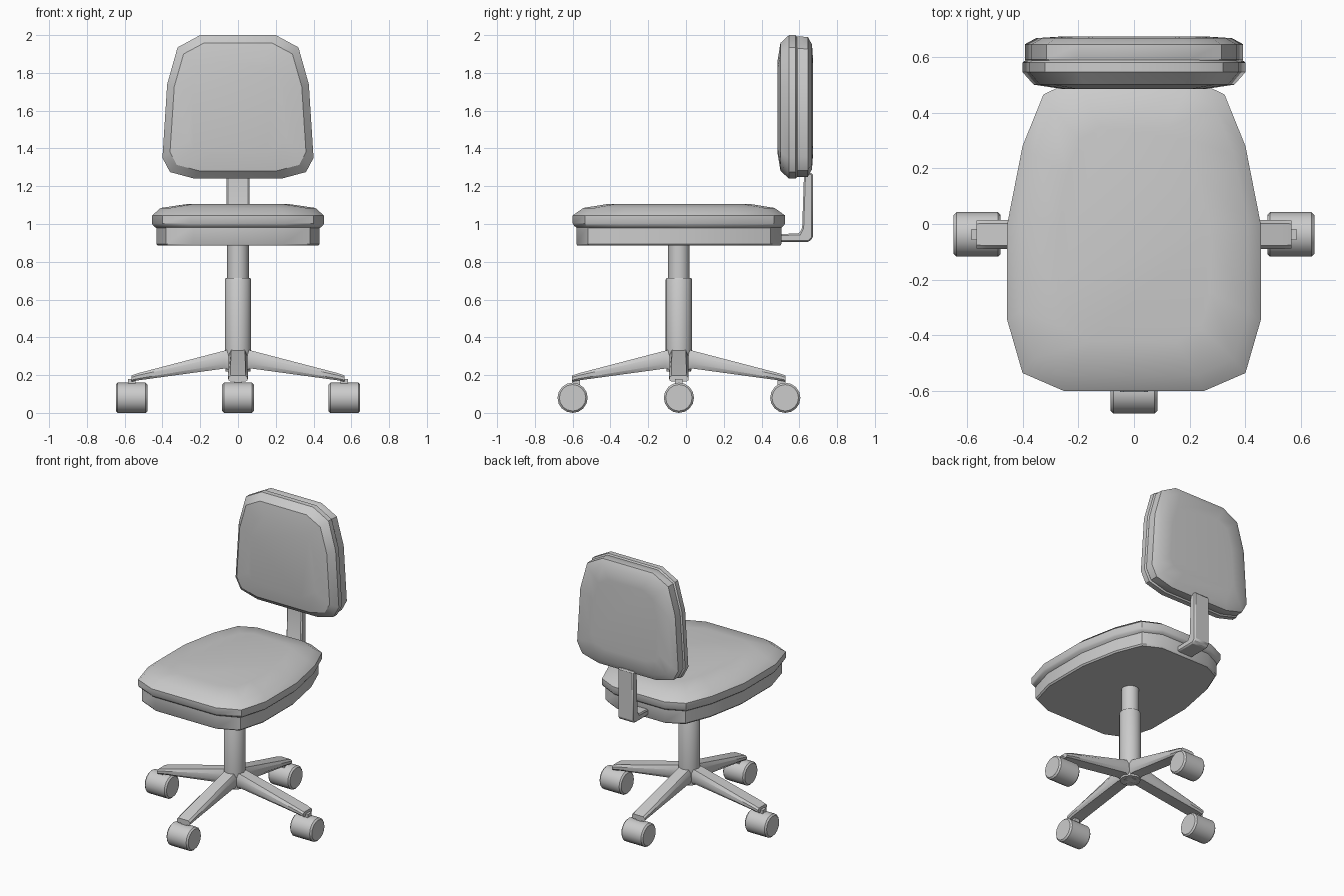
import bpy, bmesh
from math import sin, cos, pi, radians
from mathutils import Vector

if "Cube" in bpy.data.objects:
    bpy.data.objects.remove(bpy.data.objects["Cube"])

CY = -0.0375  # y of column and base centre


def finish(name, bm, angle=30):
    bmesh.ops.recalc_face_normals(bm, faces=bm.faces)
    me = bpy.data.meshes.new(name)
    bm.to_mesh(me)
    bm.free()
    ob = bpy.data.objects.new(name, me)
    bpy.context.collection.objects.link(ob)
    bpy.ops.object.select_all(action='DESELECT')
    ob.select_set(True)
    bpy.context.view_layer.objects.active = ob
    bpy.ops.object.shade_smooth_by_angle(angle=radians(angle))
    return ob


def loft(name, rings, angle=30):
    """Skin a stack of equal-sized rings and cap both ends."""
    bm = bmesh.new()
    vs = [[bm.verts.new(p) for p in r] for r in rings]
    n = len(vs[0])
    for a, b in zip(vs, vs[1:]):
        for i in range(n):
            j = (i + 1) % n
            bm.faces.new((a[i], a[j], b[j], b[i]))
    bm.faces.new(vs[0])
    bm.faces.new(vs[-1])
    return finish(name, bm, angle)


def mirrored(half):
    return half + [(-x, v) for x, v in reversed(half)]


def pad(name, outline, centre, layers, upright=False):
    """Scaled copies of an outline; layers are (depth, scale_x, scale_v)."""
    rings = []
    for d, sx, sv in layers:
        pts = [(x * sx, centre + (v - centre) * sv) for x, v in outline]
        rings.append([(x, d, v) if upright else (x, v, d) for x, v in pts])
    return loft(name, rings, 35)


def circle(r, z, n=16):
    return [(r * cos(2 * pi * i / n), CY + r * sin(2 * pi * i / n), z) for i in range(n)]


# Seat: lower pan and crowned cushion
seat = mirrored([(0.25, -0.6), (0.40, -0.535), (0.455, -0.345), (0.455, 0.0),
                 (0.40, 0.28), (0.325, 0.465), (0.2, 0.525)])
pad("seat_pan", seat, CY, [(0.885, 0.93, 0.955), (0.895, 0.95, 0.965), (0.99, 0.95, 0.965)])
pad("seat_cushion", seat, CY, [(0.975, 0.94, 0.95), (0.99, 0.985, 0.985), (1.003, 1, 1),
                               (1.045, 1, 1), (1.085, 0.90, 0.90), (1.105, 0.6, 0.68)])

# Backrest: front cushion and rear shell
back = mirrored([(0.2, 2.0), (0.32, 1.935), (0.375, 1.74), (0.40, 1.35),
                 (0.36, 1.275), (0.23, 1.24)])
pad("backrest_cushion", back, 1.62, [(0.485, 0.65, 0.65), (0.50, 0.90, 0.89), (0.545, 1, 1),
                                     (0.58, 1, 1), (0.592, 0.96, 0.965)], True)
pad("backrest_shell", back, 1.62, [(0.58, 0.96, 0.965), (0.59, 0.98, 0.98), (0.645, 0.98, 0.975),
                                   (0.667, 0.88, 0.87), (0.673, 0.65, 0.65)], True)

# L-shaped bracket joining seat and backrest
prof = [(0.42, 0.905), (0.65, 0.905), (0.672, 0.925), (0.672, 1.27), (0.625, 1.27),
        (0.615, 0.98), (0.60, 0.95), (0.42, 0.945)]
bracket = loft("back_bracket", [[(x, y, z) for y, z in prof] for x in (-0.06, 0.06)])
bev = bracket.modifiers.new("soft_edges", 'BEVEL')
bev.width, bev.segments, bev.limit_method = 0.008, 1, 'ANGLE'

# Gas column: outer sleeve and inner tube
loft("column_sleeve", [circle(0.065, 0.22), circle(0.07, 0.30), circle(0.07, 0.705),
                       circle(0.066, 0.713)])
loft("column_tube", [circle(0.057, 0.65), circle(0.057, 0.89)])

# Four base arms and casters
arm_sections = [  # distance, bottom half width, top half width, bottom z, top z
    (0.0, 0.045, 0.035, 0.215, 0.345),
    (0.07, 0.05, 0.037, 0.235, 0.33),
    (0.53, 0.052, 0.04, 0.172, 0.21),
    (0.565, 0.05, 0.038, 0.165, 0.198)]
for k, tag in enumerate(("right", "rear", "left", "front")):
    u = Vector((round(cos(k * pi / 2)), round(sin(k * pi / 2)), 0))
    s = Vector((-u.y, u.x, 0))
    o = Vector((0, CY, 0))
    rings = []
    for r, wb, wt, z0, z1 in arm_sections:
        h = z1 - z0
        sec = [(-wb * 0.8, z0), (wb * 0.8, z0), (wb, z0 + 0.25 * h), (wb, z0 + 0.7 * h),
               (wt, z1), (-wt, z1), (-wb, z0 + 0.7 * h), (-wb, z0 + 0.25 * h)]
        rings.append([o + u * r + s * a + Vector((0, 0, z)) for a, z in sec])
    loft("base_arm_" + tag, rings)

    c = o + u * 0.563
    n = 16
    wheel = [[(c.x + x, c.y + r * cos(2 * pi * i / n), 0.08 + r * sin(2 * pi * i / n))
              for i in range(n)]
             for x, r in ((-0.084, 0.07), (-0.074, 0.08), (0.074, 0.08), (0.084, 0.07))]
    loft("caster_" + tag, wheel)
    stem = [[(c.x + q * (px), c.y - u.y * 0.02 + q * py, z)
             for px, py in ((-1, -1), (1, -1), (1, 1), (-1, 1))]
            for q, z in ((0.02, 0.13), (0.02, 0.18))]
    loft("caster_stem_" + tag, stem)
